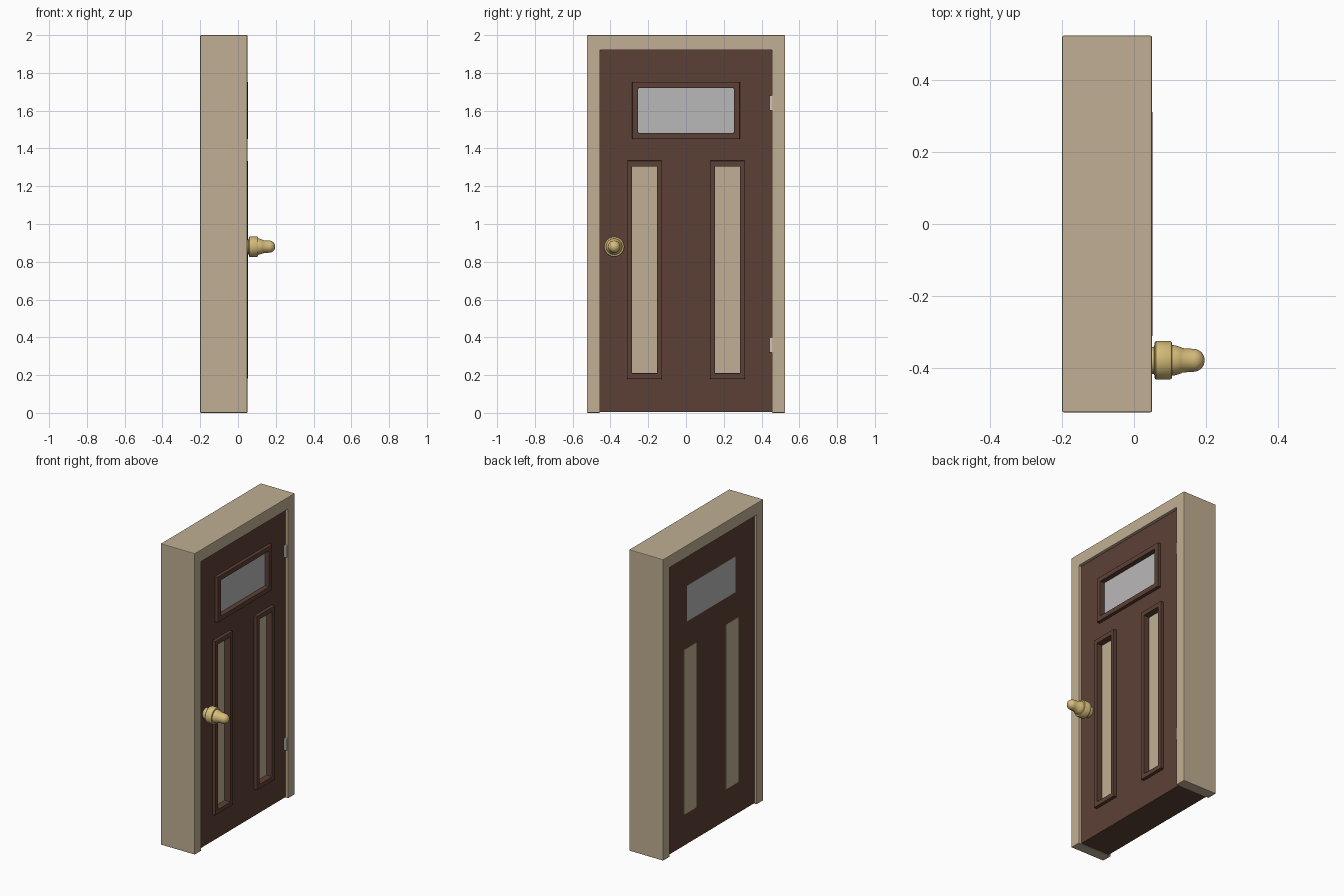
import bpy, bmesh, math

if "Cube" in bpy.data.objects:
    bpy.data.objects.remove(bpy.data.objects["Cube"])


def material(name, rgb):
    """Flat colour from 0-255 sRGB values."""
    m = bpy.data.materials.new(name)
    m.diffuse_color = [(c / 255 / 12.92 if c < 10 else ((c / 255 + 0.055) / 1.055) ** 2.4) for c in rgb] + [1]
    m.use_nodes = True
    m.node_tree.nodes["Principled BSDF"].inputs["Base Color"].default_value = m.diffuse_color
    return m


TAN = material("tan paint", (192, 175, 147))
BROWN = material("dark brown wood", (92, 64, 53))
GLASS = material("pale grey glass", (186, 184, 184))
GOLD = material("brass gold", (214, 188, 122))
STEEL = material("light steel", (205, 200, 188))

FACE, BACK = 0.03, -0.183      # front and back planes of the door leaf


def finish(bm, name, mat, bevel=0.0):
    bmesh.ops.recalc_face_normals(bm, faces=bm.faces)
    me = bpy.data.meshes.new(name)
    bm.to_mesh(me)
    bm.free()
    ob = bpy.data.objects.new(name, me)
    bpy.context.collection.objects.link(ob)
    me.materials.append(mat)
    if bevel:
        b = ob.modifiers.new("soft edges", 'BEVEL')
        b.width, b.segments = bevel, 2
    return ob


def box(name, mat, x, y, z, bevel=0.0):
    bm = bmesh.new()
    bmesh.ops.create_cube(bm, size=1)
    for v in bm.verts:
        v.co = [r[0] if c < 0 else r[1] for c, r in zip(v.co, (x, y, z))]
    return finish(bm, name, mat, bevel)


def trim(name, outer, inner, floor):
    """Rectangular moulding: a loop of section corners swept round the opening."""
    bm = bmesh.new()
    loops = []
    for (y0, y1, z0, z1), x in ((outer, FACE - 0.004), (outer, 0.052), (inner, 0.052), (inner, floor)):
        loops.append([bm.verts.new((x, y, z)) for y, z in ((y0, z0), (y1, z0), (y1, z1), (y0, z1))])
    for i in range(4):
        a, b = loops[i], loops[(i + 1) % 4]
        for j in range(4):
            k = (j + 1) % 4
            bm.faces.new((a[j], a[k], b[k], b[j]))
    return finish(bm, name, BROWN, 0.002)


# Door surround: one upside-down U, extruded through the wall depth
bm = bmesh.new()
outline = [(-0.525, 0), (-0.455, 0), (-0.455, 1.92), (0.455, 1.92),
           (0.455, 0), (0.525, 0), (0.525, 2), (-0.525, 2)]
f = bm.faces.new([bm.verts.new((-0.2, y, z)) for y, z in outline])
new = bmesh.ops.extrude_face_region(bm, geom=[f])["geom"]
bmesh.ops.translate(bm, vec=(0.25, 0, 0), verts=[v for v in new if isinstance(v, bmesh.types.BMVert)])
finish(bm, "door_surround", TAN, 0.004)

# Door leaf
door = box("door_leaf", BROWN, (BACK, FACE), (-0.455, 0.455), (0.004, 1.92))

# Openings: name, outer rectangle, inner rectangle, pocket floor, pane colour
openings = [
    ("top_window", (-0.285, 0.285, 1.45, 1.752), (-0.253, 0.253, 1.482, 1.72), 0.02, GLASS),
    ("left_panel", (-0.312, -0.127, 0.18, 1.335), (-0.285, -0.154, 0.21, 1.305), 0.01, TAN),
    ("right_panel", (0.127, 0.312, 0.18, 1.335), (0.154, 0.285, 0.21, 1.305), 0.01, TAN),
]
for name, outer, inner, floor, mat in openings:
    y, z = inner[:2], inner[2:]
    cutter = box(name + "_cutter", BROWN, (floor - 0.004, 0.1), y, z)
    cutter.hide_render = True
    cutter.hide_set(True)
    cut = door.modifiers.new(name, 'BOOLEAN')
    cut.operation, cut.solver, cut.object = 'DIFFERENCE', 'EXACT', cutter
    trim(name + "_trim", outer, inner, floor - 0.002)
    box(name + "_front_pane", mat, (floor - 0.004, floor), y, z)
    box(name + "_back_pane", mat, (BACK - 0.002, BACK + 0.002), y, z)

# Hinges
for name, z in (("lower", 0.36), ("upper", 1.64)):
    box(name + "_hinge", STEEL, (FACE - 0.01, 0.045), (0.442, 0.457), (z - 0.04, z + 0.04), 0.003)

# Door knob: profile (x, radius) turned around the x axis
profile = [(0.025, 0.036), (0.056, 0.038), (0.058, 0.051), (0.062, 0.054), (0.1, 0.054),
           (0.105, 0.051), (0.106, 0.043), (0.118, 0.041), (0.132, 0.036), (0.135, 0.034)]
profile += [(0.165 + 0.032 * math.sin(t), 0.032 * math.cos(t))
            for t in (math.pi / 2 * i / 8 for i in range(8))]
bm = bmesh.new()
N = 32
rings = [[bm.verts.new((x, -0.38 + r * math.cos(2 * math.pi * i / N), 0.88 + r * math.sin(2 * math.pi * i / N)))
          for i in range(N)] for x, r in profile]
for a, b in zip(rings, rings[1:]):
    for i in range(N):
        j = (i + 1) % N
        bm.faces.new((a[i], a[j], b[j], b[i]))
bm.faces.new(rings[0])
tip = bm.verts.new((0.197, -0.38, 0.88))
for i in range(N):
    bm.faces.new((rings[-1][i], rings[-1][(i + 1) % N], tip))
knob = finish(bm, "door_knob", GOLD)
bpy.context.view_layer.objects.active = knob
knob.select_set(True)
bpy.ops.object.shade_smooth_by_angle(angle=math.radians(35))
